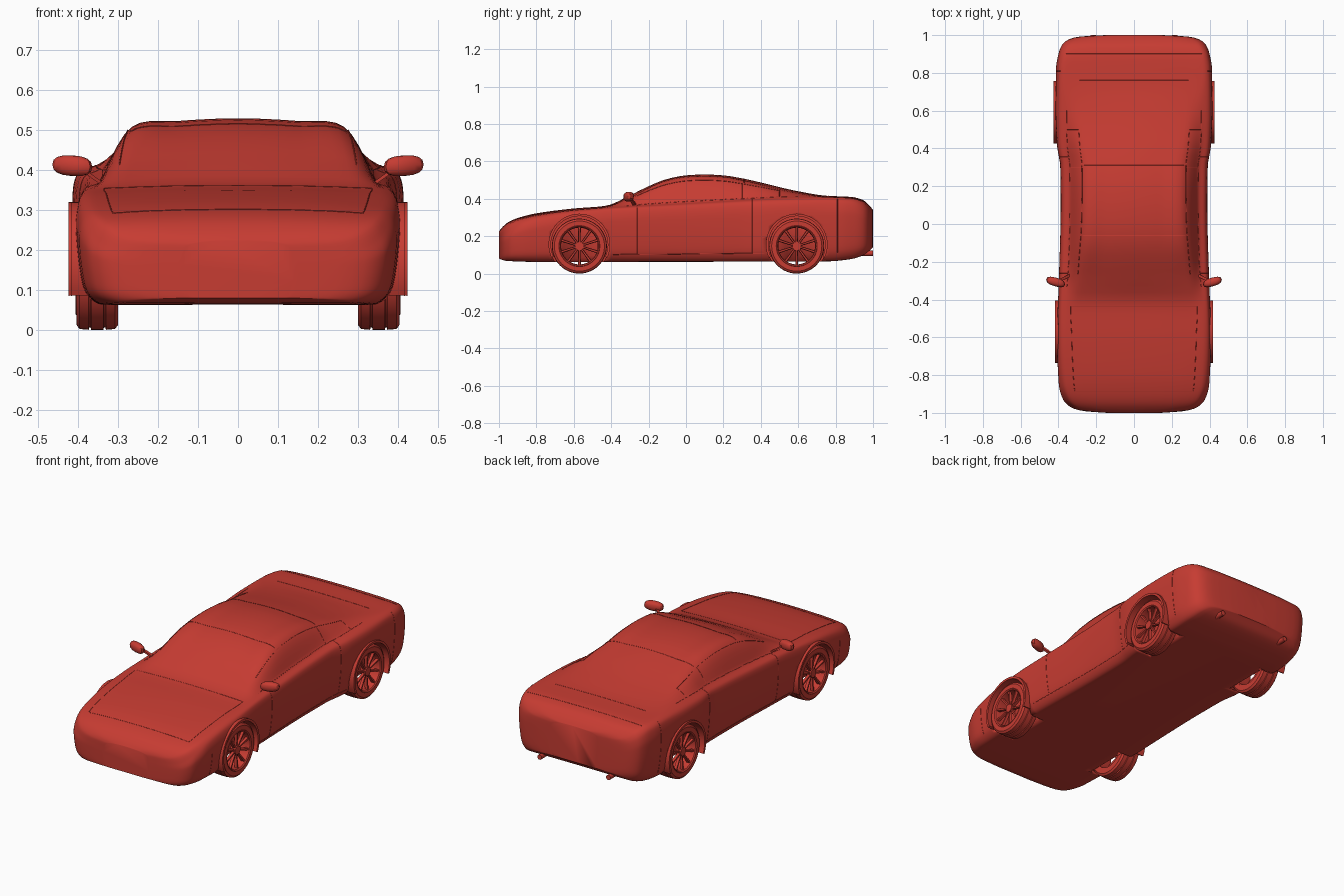
import bpy, bmesh, math
from mathutils import Vector

if "Cube" in bpy.data.objects:
    bpy.data.objects.remove(bpy.data.objects["Cube"])

RED = bpy.data.materials.new("red_paint")
RED.diffuse_color = (0.57, 0.045, 0.032, 1)
RED.use_nodes = True
RED.node_tree.nodes["Principled BSDF"].inputs["Base Color"].default_value = RED.diffuse_color


def add_object(name, bm, angle=35):
    bmesh.ops.recalc_face_normals(bm, faces=bm.faces)
    me = bpy.data.meshes.new(name)
    bm.to_mesh(me)
    bm.free()
    me.materials.append(RED)
    ob = bpy.data.objects.new(name, me)
    bpy.context.collection.objects.link(ob)
    bpy.ops.object.select_all(action='DESELECT')
    ob.select_set(True)
    bpy.context.view_layer.objects.active = ob
    bpy.ops.object.shade_smooth_by_angle(angle=math.radians(angle))
    return ob


def curve(pts, y):
    """Monotone cubic interpolation through (y, value) pairs."""
    n = len(pts)
    d = [(pts[i + 1][1] - pts[i][1]) / (pts[i + 1][0] - pts[i][0]) for i in range(n - 1)]

    def slope(i):
        if i == 0 or i == n - 1:
            return d[min(i, n - 2)]
        a, b = d[i - 1], d[i]
        return 2 * a * b / (a + b) if a * b > 0 else 0
    i = max(k for k in range(n - 1) if k == 0 or pts[k][0] <= y)
    h = pts[i + 1][0] - pts[i][0]
    u = min(max((y - pts[i][0]) / h, 0), 1)
    return ((2*u**3 - 3*u*u + 1) * pts[i][1] + (u**3 - 2*u*u + u) * h * slope(i)
            + (3*u*u - 2*u**3) * pts[i + 1][1] + (u**3 - u*u) * h * slope(i + 1))


# Body shape curves along y: half width, bottom, shoulder, belt, top
WIDTH = [(-1, .14), (-.99, .27), (-.97, .335), (-.93, .375), (-.85, .398), (-.6, .408),
         (-.3, .398), (.1, .388), (.3, .39), (.42, .408), (.6, .415), (.82, .413),
         (.9, .40), (.95, .38), (.98, .34), (.993, .28), (1, .15)]
BOTTOM = [(-1, .08), (-.96, .068), (-.8, .063), (.75, .066), (.88, .078), (.95, .1), (1, .14)]
SHOULDER = [(-1, .18), (-.97, .2), (-.9, .25), (-.8, .285), (-.6, .318), (-.4, .338),
            (0, .358), (.4, .378), (.7, .385), (.88, .377), (.96, .345), (1, .30)]
BELT = [(-1, .21), (-.95, .257), (-.9, .282), (-.8, .308), (-.6, .338), (-.43, .352),
        (-.2, .372), (0, .385), (.3, .4), (.6, .412), (.75, .408), (.88, .402),
        (.94, .385), (1, .325)]
TOP = [(-1, .225), (-.985, .245), (-.95, .275), (-.9, .297), (-.8, .322), (-.6, .348),
       (-.43, .362), (-.3, .418), (-.2, .467), (-.1, .506), (0, .525), (.1, .53), (.2, .525),
       (.3, .509), (.4, .487), (.5, .462), (.6, .44), (.75, .416), (.88, .41),
       (.94, .396), (.98, .365), (1, .34)]
BELT_X = [(-1, .9), (-.45, .9), (-.2, .875), (.3, .87), (.6, .86), (.8, .9), (1, .9)]
ROOF_X = [(-1, .65), (-.6, .68), (-.43, .745), (0, .69), (.3, .68), (.7, .7), (1, .65)]
ROOF_DROP = [(-1, .006), (-.43, .006), (-.25, .018), (.3, .022), (.6, .012), (.76, .004), (1, .004)]


def section(y):
    """Ten control points of the half section, bottom centre to top centre."""
    w, b, s, z = (curve(c, y) for c in (WIDTH, BOTTOM, SHOULDER, TOP))
    xr, dr = w * curve(ROOF_X, y), curve(ROOF_DROP, y)
    h = s - b
    return [Vector(p) for p in (
        (0, b), (.84*w, b), (.945*w, b + .14*h), (.985*w, b + .45*h), (w, b + .82*h),
        (.972*w, s + .004), (w * curve(BELT_X, y), curve(BELT, y)),
        (xr, z - dr), (.55*xr, z - .3*dr), (0, z))]


def surface(y, t, pts=None):
    """Point on the right half of the body at length y and section position t."""
    p = pts or section(y)
    flip = lambda v: Vector((-v.x, v.y))
    e = [flip(p[1])] + p + [flip(p[-2])]

    def tangent(i):
        a, b = e[i] - e[i - 1], e[i + 1] - e[i]
        return (a + b).normalized() * min(a.length, b.length)
    i = min(int(t), len(p) - 2)
    u, k = t - i, i + 1
    v = ((2*u**3 - 3*u*u + 1) * e[k] + (u**3 - 2*u*u + u) * tangent(k)
         + (3*u*u - 2*u**3) * e[k + 1] + (u**3 - u*u) * tangent(k + 1))
    return Vector((v.x, y, v.y))


# Body shell: loft of the sections
STEPS, RINGS = 45, 76
bm = bmesh.new()
rings = []
for r in range(RINGS + 1):
    y = -math.cos(math.pi * r / RINGS)
    pts = section(y)
    half = [surface(y, 9 * i / STEPS, pts) for i in range(STEPS + 1)]
    loop = half + [Vector((-v.x, v.y, v.z)) for v in half[-2:0:-1]]
    rings.append([bm.verts.new(v) for v in loop])
for a, b in zip(rings, rings[1:]):
    for i in range(len(a)):
        j = (i + 1) % len(a)
        bm.faces.new((a[i], a[j], b[j], b[i]))
bm.faces.new(rings[0])
bm.faces.new(rings[-1])
body = add_object("body_shell", bm, 40)


def lathe(bm, profile, side, y, z, a0=0, a1=360, steps=48):
    """Sweep a closed (x, radius) profile about a wheel axle."""
    full = a1 - a0 == 360
    loops = []
    for k in range(steps if full else steps + 1):
        a = math.radians(a0 + (a1 - a0) * k / steps)
        loops.append([bm.verts.new((side * x, y + r * math.cos(a), z + r * math.sin(a)))
                      for x, r in profile])
    pairs = list(zip(loops, loops[1:])) + ([(loops[-1], loops[0])] if full else [])
    n = len(profile)
    for p, q in pairs:
        for i in range(n):
            bm.faces.new((p[i], p[(i + 1) % n], q[(i + 1) % n], q[i]))
    if not full:
        bm.faces.new(loops[0])
        bm.faces.new(loops[-1])


def disc(bm, side, y, z, x0, x1, r, steps=32):
    """Solid cylinder along x."""
    ends = [[bm.verts.new((side * x, y + r * math.cos(math.tau * k / steps),
                           z + r * math.sin(math.tau * k / steps))) for k in range(steps)]
            for x in (x0, x1)]
    for i in range(steps):
        j = (i + 1) % steps
        bm.faces.new((ends[0][i], ends[0][j], ends[1][j], ends[1][i]))
    bm.faces.new(ends[0])
    bm.faces.new(ends[1])


AXLES = (("front", -.57, .418), ("rear", .592, .425))
SIDES = (("right", 1), ("left", -1))

# Wheel wells cut into the body
bm = bmesh.new()
for _, y, _ in AXLES:
    for _, s in SIDES:
        disc(bm, s, y, .155, .283, .5, .159, 48)
cutter = add_object("wheel_well_cutter", bm)
cutter.hide_render = True
mod = body.modifiers.new("wells", 'BOOLEAN')
mod.operation, mod.solver, mod.object = 'DIFFERENCE', 'EXACT', cutter
bpy.context.view_layer.objects.active = body
bpy.ops.object.modifier_apply(modifier=mod.name)
bpy.data.objects.remove(cutter)

TYRE = [(.30, .108), (.30, .134), (.308, .145), (.331, .147), (.332, .141), (.336, .141),
        (.337, .147), (.368, .147), (.369, .141), (.373, .141), (.374, .147), (.397, .145),
        (.405, .134), (.405, .108)]
RIM = [(.303, .100), (.303, .110), (.402, .112), (.407, .108), (.402, .102), (.385, .098)]

for end, y, x_out in AXLES:
    for label, s in SIDES:
        # Tyre
        bm = bmesh.new()
        lathe(bm, TYRE, s, y, .147)
        add_object(f"{end}_{label}_tyre", bm)
        # Rim with hub and ten spokes
        bm = bmesh.new()
        lathe(bm, RIM, s, y, .147)
        disc(bm, s, y, .147, .365, .398, .024, 20)
        for k in range(10):
            a = math.tau * (k + .5) / 10
            d, n = Vector((0, math.cos(a), math.sin(a))), Vector((0, -math.sin(a), math.cos(a)))
            c = Vector((0, y, .147))
            q = [[bm.verts.new(c + d * r + n * o + Vector((s * x, 0, 0)))
                  for o, x in ((-wd, x1 - .014), (wd, x1 - .014), (wd * .6, x1), (-wd * .6, x1))]
                 for r, wd, x1 in ((.018, .006, .392), (.104, .008, .398))]
            for i in range(4):
                bm.faces.new((q[0][i], q[0][(i + 1) % 4], q[1][(i + 1) % 4], q[1][i]))
            bm.faces.new(q[0])
            bm.faces.new(q[1])
        add_object(f"{end}_{label}_rim", bm)
        # Wheel arch liner
        bm = bmesh.new()
        lathe(bm, [(.29, .154), (.29, .164), (x_out, .165), (x_out, .152)], s, y, .155, -25, 205, 36)
        add_object(f"{end}_{label}_arch", bm)

for label, s in SIDES:
    # Door mirror with stalk
    bm = bmesh.new()
    bmesh.ops.create_uvsphere(bm, u_segments=12, v_segments=8, radius=1)
    for v in bm.verts:
        c = [math.copysign(abs(q) ** .8, q) for q in v.co]
        v.co = (s * (.415 + .05 * c[0]), -.307 + .024 * c[1] + .012 * c[0], .411 + .026 * c[2] + .003 * c[0])
    add_object(f"{label}_mirror", bm, 30)
    bm = bmesh.new()
    q = [[bm.verts.new((s * x, y + dy, z + dz)) for dy, dz in
          ((-.008, -.005), (.008, -.005), (.008, .005), (-.008, .005))]
         for x, y, z in ((.335, -.27, .362), (.395, -.3, .405))]
    for i in range(4):
        bm.faces.new((q[0][i], q[0][(i + 1) % 4], q[1][(i + 1) % 4], q[1][i]))
    bm.faces.new(q[0])
    bm.faces.new(q[1])
    add_object(f"{label}_mirror_stalk", bm)
    # Exhaust tip
    bm = bmesh.new()
    bmesh.ops.create_cone(bm, cap_ends=True, segments=16, radius1=.014, radius2=.014, depth=.1)
    for v in bm.verts:
        v.co = (s * .215 + v.co.x, .95 + v.co.z, .108 + v.co.y)
    add_object(f"{label}_exhaust_tip", bm)

# Panel seams, drawn on the body surface as (y, t) start and end
SEAMS = [(-.26, 2, -.26, 6), (.355, 2, .355, 6), (-.39, 2, .42, 2), (-.8, 2, -.8, 4),
         (.81, 2, .81, 5.5), (-.33, 6, .6, 6), (-.27, 6.9, .5, 6.9), (.3, 6, .3, 6.9),
         (.5, 6, .5, 6.9), (-.885, 6.5, -.435, 6.5), (-.885, 6.5, -.885, 9),
         (-.435, 6.5, -.435, 9), (-.06, 7, -.06, 9), (.31, 7, .31, 9), (.76, 7, .76, 9),
         (.9, 6, .9, 9)]
cu = bpy.data.curves.new("panel_seams", 'CURVE')
cu.dimensions, cu.bevel_depth, cu.bevel_resolution = '3D', .0015, 0
for y0, t0, y1, t1 in SEAMS:
    for _, s in SIDES:
        sp = cu.splines.new('POLY')
        sp.points.add(24)
        for i, p in enumerate(sp.points):
            v = surface(y0 + (y1 - y0) * i / 24, t0 + (t1 - t0) * i / 24)
            p.co = (s * v.x, v.y, v.z, 1)
cu.materials.append(RED)
seams = bpy.data.objects.new("panel_seams", cu)
bpy.context.collection.objects.link(seams)
bpy.ops.object.select_all(action='DESELECT')
seams.select_set(True)
bpy.context.view_layer.objects.active = seams
bpy.ops.object.convert(target='MESH')
